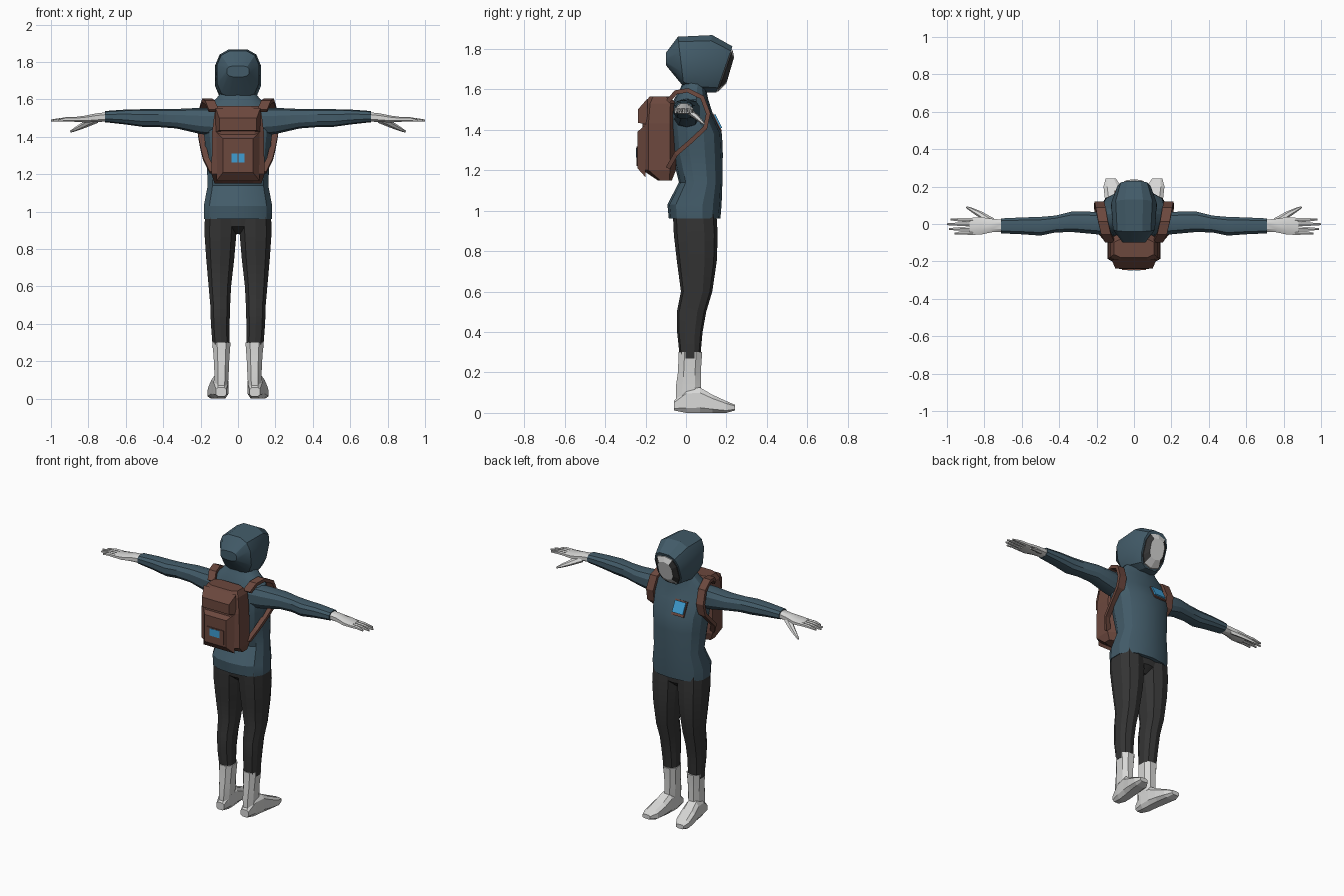
import bpy
import bmesh
from math import cos, sin, pi, radians, copysign
from mathutils import Vector

if "Cube" in bpy.data.objects:
    bpy.data.objects.remove(bpy.data.objects["Cube"])


def make_material(name, rgb):
    material = bpy.data.materials.new(name)
    material.use_nodes = True
    colour = (*rgb, 1)
    material.diffuse_color = colour
    shader = next(n for n in material.node_tree.nodes if n.type == "BSDF_PRINCIPLED")
    shader.inputs["Base Color"].default_value = colour
    shader.inputs["Roughness"].default_value = 0.8
    return material


teal = make_material("slate teal cloth", (0.055, 0.105, 0.14))
charcoal = make_material("charcoal cloth", (0.035, 0.035, 0.035))
pale = make_material("pale grey", (0.68, 0.68, 0.67))
brown = make_material("brown leather", (0.15, 0.065, 0.048))
blue = make_material("bright blue", (0.05, 0.34, 0.65))

X, Y, Z = Vector((1, 0, 0)), Vector((0, 1, 0)), Vector((0, 0, 1))


def unit_ring(sides, power):
    """Rounded polygon reaching exactly -1..1 on both axes."""
    def bend(value):
        return copysign(abs(value) ** power, value)
    angles = [2 * pi * (i + 0.5) / sides for i in range(sides)]
    points = [(bend(cos(a)), bend(sin(a))) for a in angles]
    wide = max(p[0] for p in points)
    high = max(p[1] for p in points)
    return [(a / wide, b / high) for a, b in points]


def loft(name, sections, material, sides=10, power=0.8, mirror=False, smooth=True):
    """Skin a row of (centre, half width vector, half height vector) sections."""
    bm = bmesh.new()
    outline = unit_ring(sides, power)
    rings = [[bm.verts.new(centre + u * a + v * b) for a, b in outline]
             for centre, u, v in sections]
    for low, high in zip(rings, rings[1:]):
        for i in range(sides):
            j = (i + 1) % sides
            bm.faces.new((low[i], low[j], high[j], high[i]))
    bm.faces.new(rings[0])
    bm.faces.new(rings[-1])
    bmesh.ops.recalc_face_normals(bm, faces=bm.faces)
    mesh = bpy.data.meshes.new(name)
    bm.to_mesh(mesh)
    bm.free()
    mesh.materials.append(material)
    part = bpy.data.objects.new(name, mesh)
    bpy.context.collection.objects.link(part)
    if smooth:
        bpy.ops.object.select_all(action="DESELECT")
        part.select_set(True)
        bpy.context.view_layer.objects.active = part
        bpy.ops.object.shade_smooth_by_angle(angle=radians(28))
    if mirror:
        part.modifiers.new("Mirror", "MIRROR")
    return part


def upright(rows):
    """Rows of height, centre x, back y, front y, half width."""
    return [(Vector((x, (back + front) / 2, z)), X * w, Y * (front - back) / 2)
            for z, x, back, front, w in rows]


def sideways(rows):
    """Rows of x, centre y, centre z, half depth, half height."""
    return [(Vector((x, y, z)), Y * d, Z * h) for x, y, z, d, h in rows]


def forward(rows):
    """Rows of y, centre x, bottom z, top z, half width."""
    return [(Vector((x, y, (low + top) / 2)), X * w, Z * (top - low) / 2)
            for y, x, low, top, w in rows]


def slanted(rows):
    """Rows of top y, top z, bottom y, bottom z, half width."""
    result = []
    for ty, tz, by, bz, w in rows:
        top, bottom = Vector((0, ty, tz)), Vector((0, by, bz))
        result.append(((top + bottom) / 2, X * w, (top - bottom) / 2))
    return result


def along(path, across, widths, thick):
    """Sections that follow a path of points."""
    points = [Vector(p) for p in path]
    result = []
    for i, point in enumerate(points):
        tangent = points[min(i + 1, len(points) - 1)] - points[max(i - 1, 0)]
        normal = tangent.cross(across).normalized()
        result.append((point, across * widths[i], normal * thick[i]))
    return result


def plate(name, centre, u, v, depth, material):
    """Thin flat panel spanned by u and v."""
    normal = u.cross(v).normalized() * depth / 2
    centre = Vector(centre)
    return loft(name, [(centre - normal, u, v), (centre + normal, u, v)],
                material, sides=4, smooth=False)


# Jacket body, with the waist drawn in and a narrow collar
loft("jacket_body", upright([
    (0.96, 0, -0.085, 0.17, 0.182), (1.03, 0, -0.092, 0.176, 0.183),
    (1.14, 0, -0.035, 0.18, 0.162), (1.28, 0, -0.07, 0.182, 0.168),
    (1.38, 0, -0.08, 0.178, 0.178), (1.47, 0, -0.08, 0.135, 0.188),
    (1.55, 0, -0.06, 0.11, 0.175), (1.6, 0, -0.03, 0.1, 0.12),
    (1.65, 0, -0.01, 0.1, 0.08)]), teal, sides=14)

# Sleeves
loft("sleeves", sideways([
    (0.1, 0, 1.48, 0.06, 0.075), (0.2, 0.005, 1.485, 0.06, 0.07),
    (0.33, 0.012, 1.497, 0.055, 0.052), (0.42, 0, 1.5, 0.045, 0.048),
    (0.5, -0.012, 1.5, 0.05, 0.048), (0.6, -0.01, 1.506, 0.045, 0.04),
    (0.71, -0.01, 1.508, 0.04, 0.03)]), teal, mirror=True)

# Hood, swept from the back of the head to the slanted opening
loft("hood", slanted([
    (-0.1, 1.78, -0.1, 1.72, 0.06), (-0.04, 1.86, -0.01, 1.61, 0.112),
    (0.13, 1.868, 0.07, 1.585, 0.122), (0.23, 1.812, 0.15, 1.585, 0.088)]),
    teal, sides=12, power=0.7)

# Face: pale centre with dark sides, chosen by face direction
face = loft("face", slanted([
    (0.2, 1.8, 0.12, 1.59, 0.08), (0.23, 1.795, 0.16, 1.59, 0.077),
    (0.238, 1.76, 0.2, 1.63, 0.052)]), pale, power=0.7, smooth=False)
face.data.materials.append(charcoal)
for polygon in face.data.polygons:
    polygon.material_index = int(abs(polygon.normal.x) > 0.4)

# Hands
loft("palms", sideways([
    (0.7, -0.01, 1.507, 0.033, 0.025), (0.76, -0.008, 1.502, 0.036, 0.023),
    (0.82, -0.01, 1.495, 0.047, 0.018), (0.88, -0.013, 1.493, 0.045, 0.012)]),
    pale, sides=8, mirror=True)
for name, y, tip in (("index", 0.022, 0.98), ("middle", -0.001, 1.0),
                     ("ring", -0.025, 0.99), ("little", -0.047, 0.96)):
    loft(name + "_fingers", sideways([
        (0.86, y, 1.494, 0.011, 0.012), (0.92, y, 1.494, 0.01, 0.011),
        (tip, y * 1.1, 1.487, 0.005, 0.006)]), pale, sides=6, mirror=True)
loft("thumbs", along(
    [(0.76, 0.01, 1.495), (0.82, 0.05, 1.465), (0.86, 0.072, 1.445), (0.895, 0.09, 1.428)],
    Vector((0.5, -0.6, 0.6)).normalized(), [0.022, 0.016, 0.011, 0.005],
    [0.016, 0.013, 0.01, 0.005]), pale, sides=6, mirror=True)

# Trousers
loft("trouser_seat", upright([
    (0.88, 0, 0, 0.1, 0.05), (0.92, 0, -0.05, 0.145, 0.13),
    (1.0, 0, -0.06, 0.15, 0.165)]), charcoal)
loft("trouser_legs", upright([
    (0.27, 0.09, -0.03, 0.07, 0.045), (0.4, 0.095, -0.044, 0.082, 0.05),
    (0.5, 0.095, -0.045, 0.1, 0.053), (0.6, 0.097, -0.025, 0.13, 0.06),
    (0.75, 0.095, -0.045, 0.152, 0.075), (0.88, 0.094, -0.06, 0.157, 0.085),
    (0.99, 0.092, -0.065, 0.15, 0.085)]), charcoal, mirror=True)

# Boots: ankle shaft plus a foot that turns outwards
loft("boot_shafts", upright([
    (0.05, 0.09, -0.05, 0.07, 0.035), (0.13, 0.088, -0.05, 0.075, 0.038),
    (0.2, 0.088, -0.04, 0.073, 0.041), (0.3, 0.088, -0.036, 0.08, 0.048)]),
    pale, sides=8, mirror=True)
loft("boot_feet", forward([
    (-0.06, 0.09, 0.012, 0.06, 0.028), (0, 0.092, 0, 0.12, 0.04),
    (0.07, 0.098, 0, 0.125, 0.045), (0.13, 0.106, 0, 0.09, 0.049),
    (0.2, 0.116, 0, 0.058, 0.047), (0.242, 0.124, 0.012, 0.04, 0.028)]),
    pale, sides=8, power=0.6, mirror=True, smooth=False)

# Backpack body, lid and tapered pocket
loft("backpack_body", upright([
    (1.15, 0, -0.14, -0.07, 0.125), (1.2, 0, -0.215, -0.05, 0.142),
    (1.43, 0, -0.215, -0.05, 0.138), (1.53, 0, -0.205, -0.05, 0.125),
    (1.565, 0, -0.18, -0.08, 0.108)]), brown, sides=8, power=0.5, smooth=False)
loft("backpack_lid", forward([
    (-0.19, 0, 1.425, 1.555, 0.12), (-0.238, 0, 1.435, 1.5, 0.1)]),
    brown, sides=4, smooth=False)
loft("backpack_pocket", forward([
    (-0.2, 0, 1.165, 1.425, 0.115), (-0.24, 0, 1.21, 1.39, 0.08)]),
    brown, sides=4, smooth=False)
plate("pocket_frame", (0, -0.241, 1.27), X * 0.063, Z * 0.048, 0.008, brown)
plate("pocket_light", (0.0185, -0.244, 1.287), X * 0.017, Z * 0.024, 0.008, blue
      ).modifiers.new("Mirror", "MIRROR")

# Shoulder straps looping around the arms
strap = [(0.13, -0.09, 1.54), (0.15, -0.05, 1.585), (0.165, 0.01, 1.595),
         (0.178, 0.08, 1.56), (0.185, 0.11, 1.48), (0.188, 0.095, 1.41),
         (0.185, 0.02, 1.34), (0.17, -0.05, 1.28), (0.135, -0.09, 1.21)]
loft("shoulder_straps", along(strap, X, [0.026] * 6 + [0.016] * 3, [0.011] * 9),
     brown, sides=4, mirror=True, smooth=False)

# Chest badge lying on the slope of the chest
slope = Vector((0, -0.45, 0.9)).normalized()
plate("badge_backing", (-0.06, 0.152, 1.435), X * 0.045, slope * 0.05, 0.009, brown)
plate("badge_light", (-0.06, 0.158, 1.442), X * 0.04, slope * 0.038, 0.009, blue)
